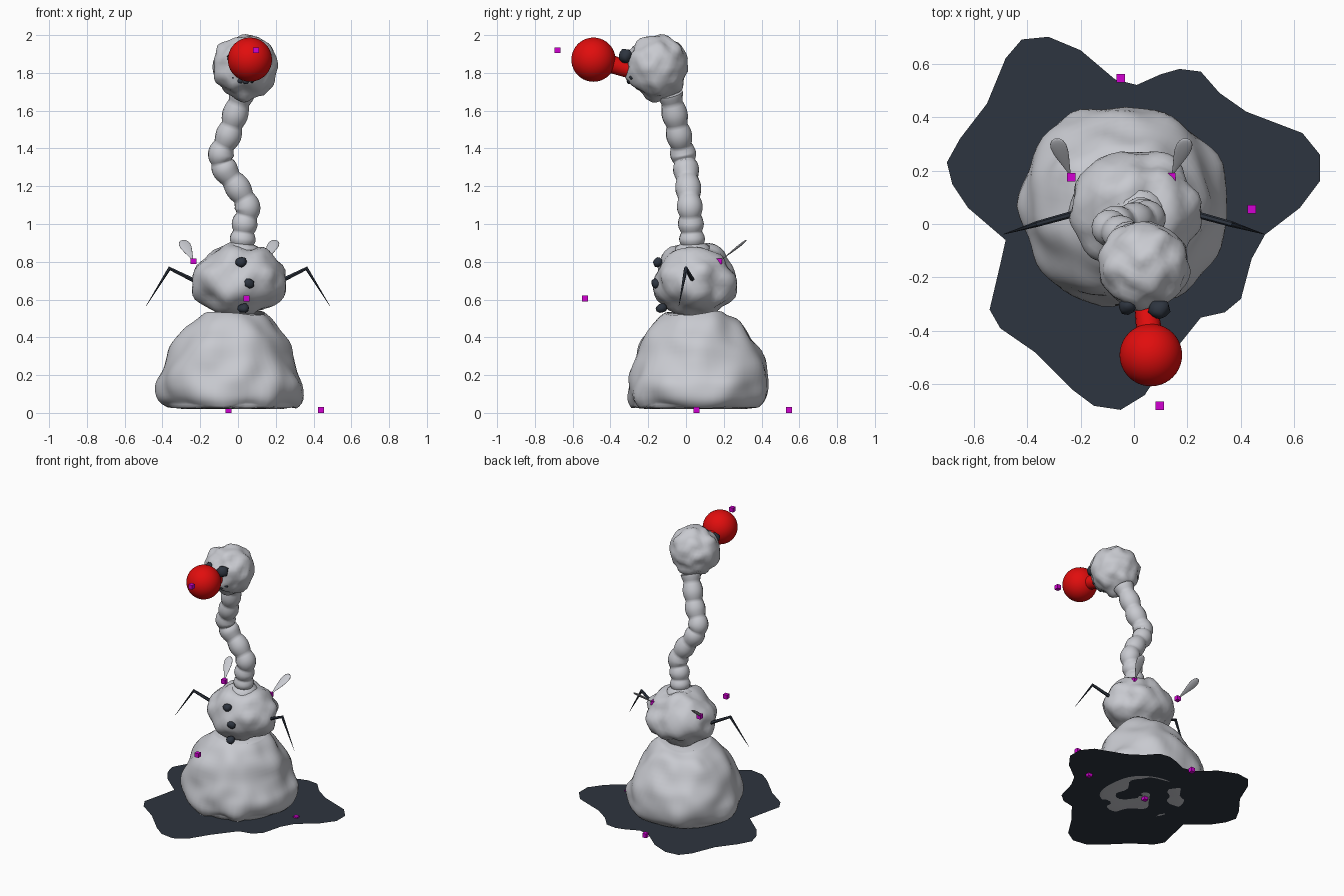
import bpy, bmesh, math
from mathutils import Vector, Matrix, noise

cube = bpy.data.objects.get("Cube")
if cube:
    bpy.data.objects.remove(cube, do_unlink=True)


def material(name, r, g, b):
    m = bpy.data.materials.new(name)
    m.use_nodes = True
    m.diffuse_color = (r, g, b, 1)
    m.node_tree.nodes["Principled BSDF"].inputs["Base Color"].default_value = (r, g, b, 1)
    return m


snow = material("snow grey", 0.58, 0.59, 0.63)
dark = material("coal slate", 0.027, 0.035, 0.05)
red = material("nose red", 0.75, 0.004, 0.004)
magenta = material("marker magenta", 0.65, 0.0, 0.65)


def finish(bm, name, mat, smooth=True):
    bmesh.ops.recalc_face_normals(bm, faces=bm.faces)
    mesh = bpy.data.meshes.new(name)
    bm.to_mesh(mesh)
    bm.free()
    mesh.materials.append(mat)
    obj = bpy.data.objects.new(name, mesh)
    bpy.context.collection.objects.link(obj)
    for p in mesh.polygons:
        p.use_smooth = smooth


def roughen(bm, amount, scale):
    """Push the surface along its normals with soft noise."""
    bm.normal_update()
    shifts = [(v, v.normal * amount * noise.noise(v.co * scale)) for v in bm.verts]
    for v, d in shifts:
        v.co += d


def spline(keys, steps):
    """Smooth interpolation through key tuples."""
    out = []
    for i in range(len(keys) - 1):
        a, b = keys[max(i - 1, 0)], keys[i]
        c, d = keys[i + 1], keys[min(i + 2, len(keys) - 1)]
        for s in range(steps):
            t = s / steps
            out.append([0.5 * (2 * q + (r - p) * t + (2 * p - 5 * q + 4 * r - u) * t * t
                               + (3 * q - p - 3 * r + u) * t ** 3)
                        for p, q, r, u in zip(a, b, c, d)])
    return out + [list(keys[-1])]


def ball(name, mat, centre, radii, detail=3, rough=0.0, scale=8):
    bm = bmesh.new()
    bmesh.ops.create_icosphere(bm, subdivisions=detail, radius=1)
    size = Vector(radii)
    for v in bm.verts:
        v.co = v.co * size + Vector(centre)
    if rough:
        roughen(bm, rough, scale)
    finish(bm, name, mat)


def tube(name, mat, points, radii, sides=2, smooth=True):
    curve = bpy.data.curves.new(name, 'CURVE')
    curve.dimensions = '3D'
    curve.fill_mode = 'FULL'
    curve.bevel_depth = 1
    curve.bevel_resolution = sides
    curve.use_fill_caps = True
    path = curve.splines.new('POLY')
    path.points.add(len(points) - 1)
    for p, co, r in zip(path.points, points, radii):
        p.co = (*co, 1)
        p.radius = r
    obj = bpy.data.objects.new(name, curve)
    bpy.context.collection.objects.link(obj)
    bpy.ops.object.select_all(action='DESELECT')
    obj.select_set(True)
    bpy.context.view_layer.objects.active = obj
    bpy.ops.object.convert(target='MESH')
    obj = bpy.context.object
    obj.data.materials.clear()
    obj.data.materials.append(mat)
    for p in obj.data.polygons:
        p.use_smooth = smooth


# Puddle: flat wavy outline
outline = [(-.32, .7), (-.2, .65), (-.07, .54), (.01, .52), (.1, .56), (.17, .58), (.25, .57),
           (.32, .49), (.42, .42), (.63, .34), (.695, .26), (.695, .16), (.62, .06),
           (.49, -.04), (.44, -.13), (.4, -.28), (.34, -.33), (.25, -.35), (.13, -.5),
           (.04, -.64), (-.05, -.695), (-.15, -.68), (-.23, -.62), (-.37, -.48), (-.5, -.39),
           (-.54, -.32), (-.5, -.15), (-.48, -.06), (-.62, .06), (-.68, .15), (-.7, .23),
           (-.65, .32), (-.55, .45), (-.48, .62), (-.42, .69)]
bm = bmesh.new()
bm.faces.new([bm.verts.new((x, y, .022)) for x, y in reversed(outline)])
finish(bm, "puddle", dark, False)

# Lower body: stacked rounded rings (centre x, centre y, radius x, radius y, height)
sections = [(-.035, .055, .325, .325, .028), (-.035, .06, .372, .36, .075),
            (-.035, .07, .385, .37, .15), (-.042, .075, .365, .365, .22),
            (-.05, .075, .325, .335, .3), (-.045, .065, .285, .275, .4),
            (-.04, .06, .23, .225, .48), (-.02, .05, .17, .16, .525)]
bm = bmesh.new()
count = 64
rings = []
inner = [(-.035, .055, r, r, .0222) for r in (.04, .12, .2, .27)]
for cx, cy, rx, ry, z in inner + spline(sections, 4):
    ring = []
    for k in range(count):
        c, s = math.cos(math.tau * k / count), math.sin(math.tau * k / count)
        ring.append(bm.verts.new((cx + rx * math.copysign(abs(c) ** .92, c),
                                  cy + ry * math.copysign(abs(s) ** .92, s), z)))
    rings.append(ring)
for a, b in zip(rings, rings[1:]):
    for k in range(count):
        bm.faces.new((a[k - 1], a[k], b[k], b[k - 1]))
bm.faces.new(rings[0])
bm.faces.new(rings[-1])
bmesh.ops.recalc_face_normals(bm, faces=bm.faces)
bm.normal_update()
for v in bm.verts:
    n = noise.noise(v.co * 7)
    if v.co.z > .03:
        v.co += v.normal * .03 * n
    else:
        v.co.z += .004 * n
finish(bm, "lower_body", snow)

# Middle body and head
ball("middle_body", snow, (.005, .05, .7), (.24, .215, .195), 4, .035, 10)
ball("head", snow, (.035, -.155, 1.83), (.168, .165, .17), 4, .022, 15)

# Neck: curving tube with rounded bulges
neck_keys = [(.02, .035, .86), (.025, .032, .92), (.035, .026, 1), (.05, .02, 1.09),
             (0, .012, 1.19), (-.07, 0, 1.29), (-.09, -.015, 1.37), (-.05, -.037, 1.47),
             (-.015, -.06, 1.58), (.02, -.085, 1.69)]
path = spline(neck_keys, 10)
widths = [.056 + .013 * abs(math.sin(math.pi * (i / 10 + .5))) for i in range(len(path))]
tube("neck", snow, path, widths, 6)
tube("neck_collar", snow, [(.02, .035, .84), (.02, .035, .882), (.022, .034, .9)],
     [.1, .09, .055], 6)

# Nose: ball on a short stalk
ball("nose", red, (.063, -.49, 1.87), (.117,) * 3, 4)
tube("nose_stalk", red, [(.063, -.45, 1.865), (.04, -.27, 1.805)], [.05, .042], 6)

# Eyes, mouth and buttons: rough coals
ball("right_eye", dark, (-.022, -.308, 1.888), (.032, .028, .034), 2, .012, 30)
ball("left_eye", dark, (.095, -.317, 1.89), (.041, .036, .041), 2, .012, 30)
for i in range(5):
    t = i / 2 - 1
    ball(f"mouth_coal_{i + 1}", dark, (.042 + .06 * t, -.298 + .012 * t * t, 1.752 + .025 * t * t),
         (.017, .014, .013), 2, .008, 40)
for i, co in enumerate([(.02, -.15, .8), (.06, -.158, .685), (.028, -.13, .555)]):
    ball(f"button_{i + 1}", dark, co, (.03, .026, .025), 2, .012, 30)

# Arms and back flaps, one per side
for side, label, root in ((1, "left", .14), (-1, "right", -.235)):
    tube(f"{label}_arm", dark, [(side * .2, .045, .685), (side * .363, 0, .765),
                                (side * .487, -.038, .565)], [.013, .011, .001], 1, False)
    along = Vector((side * .06, .145, .115))
    length = along.length
    along.normalize()
    across = Vector((1, 0, 0))
    across = (across - along * across.dot(along)).normalized()
    frame = Matrix((across, along, across.cross(along))).transposed()
    bm = bmesh.new()
    bmesh.ops.create_uvsphere(bm, u_segments=20, v_segments=14, radius=1)
    for v in bm.verts:
        t = max(0, (v.co.y + 1) / 2)
        taper = .12 + .95 * t ** 1.3
        local = Vector((v.co.x * .046 * taper, t * length, v.co.z * .01 * taper))
        v.co = frame @ local + Vector((root, .175, .80))
    finish(bm, f"{label}_flap", snow)

# Small marker cubes
markers = [(.44, .055, .016), (-.05, .545, .016), (-.05, .055, .016), (.096, -.68, 1.92),
           (.045, -.535, .605), (.14, .175, .803), (-.235, .175, .803)]
for i, co in enumerate(markers):
    bm = bmesh.new()
    bmesh.ops.create_cube(bm, size=.031, matrix=Matrix.Translation(co))
    finish(bm, f"marker_{i + 1}", magenta, False)
